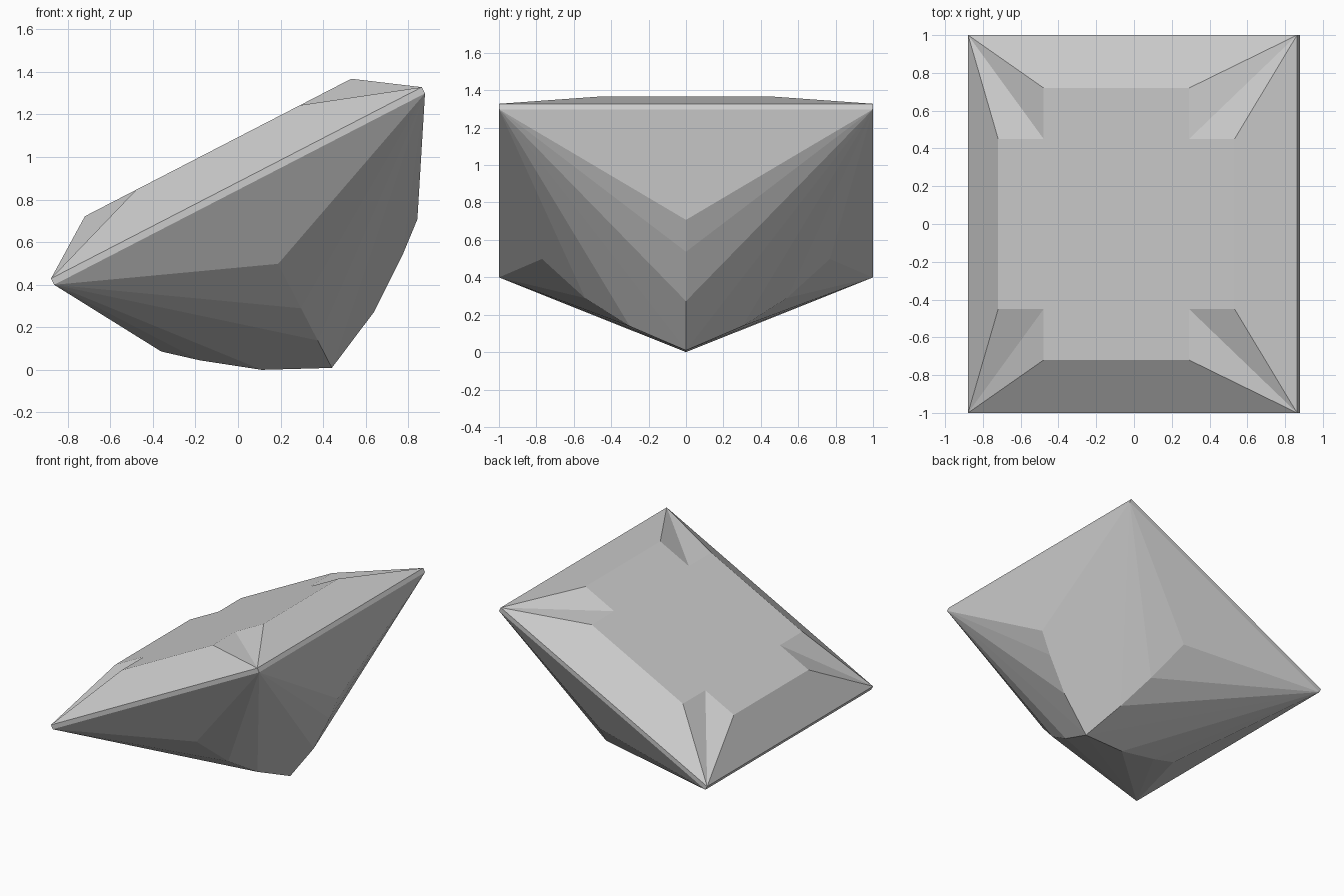
import bpy, bmesh, math
from mathutils import Matrix

if "Cube" in bpy.data.objects:
    bpy.data.objects.remove(bpy.data.objects["Cube"])

TILT = math.radians(27.3)
HX, HY = 0.98, 1.0        # girdle half sizes
GIRDLE, TABLE = 0.033, 0.22   # heights above the lower girdle edge
CULET = -0.945
SIGNS = [(1, 1), (-1, 1), (-1, -1), (1, -1)]

bm = bmesh.new()


def face(*verts):
    bm.faces.new(verts)


# girdle corners, lower and upper
low = [bm.verts.new((sx * HX, sy * HY, 0)) for sx, sy in SIGNS]
high = [bm.verts.new((sx * HX, sy * HY, GIRDLE)) for sx, sy in SIGNS]

# plus-shaped table: three points at every corner, ordered counter-clockwise
notches = []
for i, (sx, sy) in enumerate(SIGNS):
    pts = [(0.704, 0.45), (0.433, 0.45), (0.433, 0.72)]
    if i % 2:
        pts.reverse()
    notches.append([bm.verts.new((sx * x, sy * y, TABLE)) for x, y in pts])
face(*[v for n in notches for v in n])

# pavilion ridge points below each girdle edge: +y, -x, -y, +x
along_x = [(0.677, -0.509), (0.536, -0.628), (0.297, -0.802)]
along_y = [(0.77, -0.395), (0.54, -0.63), (0.30, -0.80)]
ridges = [[bm.verts.new((0, s * r, z)) if k % 2 == 0 else bm.verts.new((s * r, 0, z))
           for r, z in (along_y if k % 2 == 0 else along_x)]
          for k, s in enumerate((1, -1, -1, 1))]
culet = bm.verts.new((0, 0, CULET))

for i in range(4):
    j = (i + 1) % 4
    # girdle band and crown side
    face(low[i], low[j], high[j], high[i])
    face(high[i], high[j], notches[j][0], notches[i][2])
    # folded crown corner
    a, b, c = notches[i]
    face(high[i], b, a)
    face(high[i], c, b)
    # pavilion: main facet, then fans from both corners down the ridge
    p = ridges[i]
    face(low[j], low[i], p[0])
    chain = p + [culet]
    for u, v in zip(chain, chain[1:]):
        face(low[i], v, u)
        face(low[j], u, v)

bmesh.ops.recalc_face_normals(bm, faces=bm.faces)

# lay the stone on its culet facets
bm.transform(Matrix.Translation((0.0075, 0, 0.85)) @ Matrix.Rotation(-TILT, 4, 'Y'))
zmin = min(v.co.z for v in bm.verts)
bm.transform(Matrix.Translation((0, 0, -zmin)))

mesh = bpy.data.meshes.new("cut_gemstone")
bm.to_mesh(mesh)
bm.free()
bpy.context.collection.objects.link(bpy.data.objects.new("cut_gemstone", mesh))
